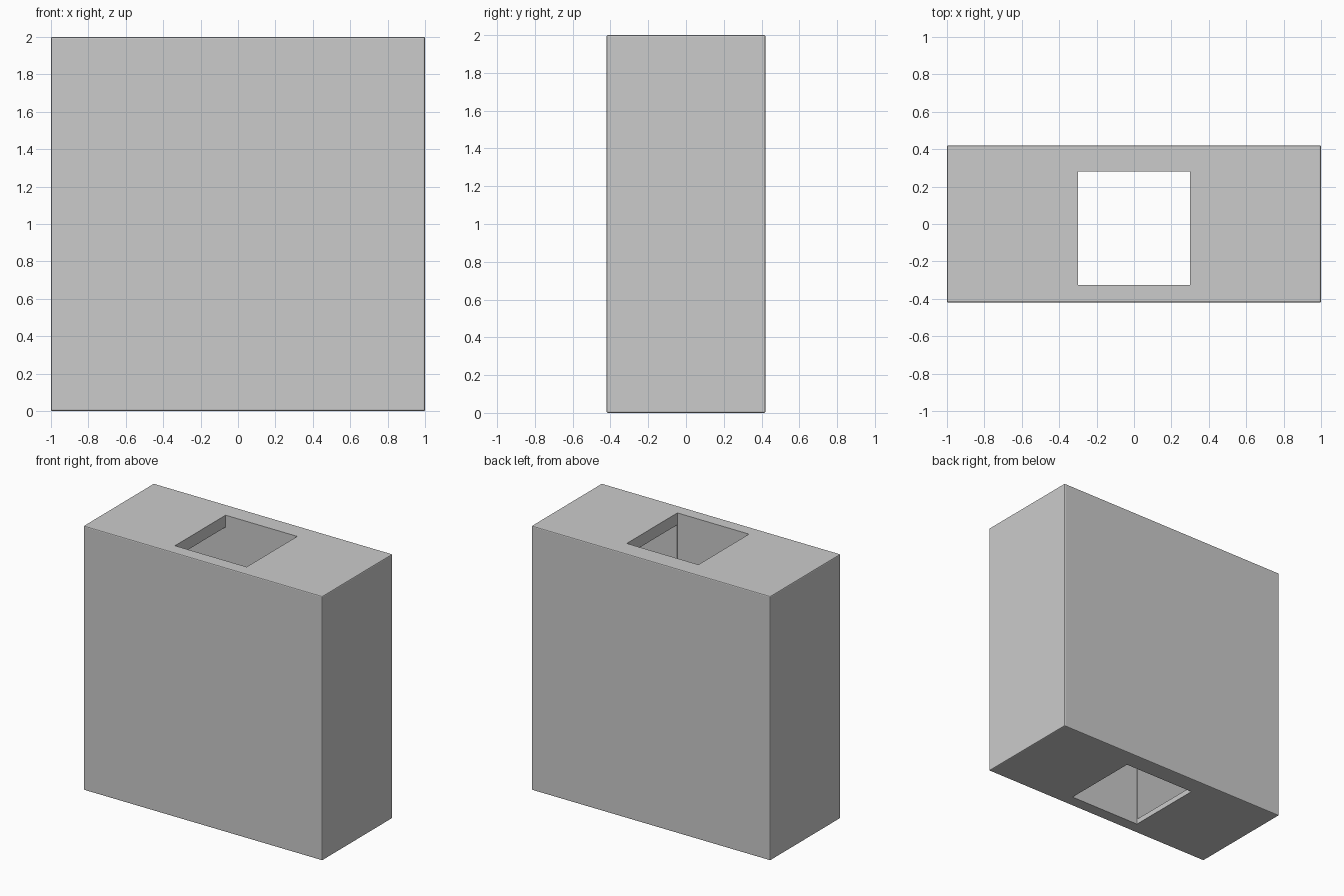
import bpy

if "Cube" in bpy.data.objects:
    bpy.data.objects.remove(bpy.data.objects["Cube"])


def box(name, x, y, z):
    """Axis-aligned box from (min, max) ranges."""
    bpy.ops.mesh.primitive_cube_add(size=1)
    ob = bpy.context.object
    ob.name = name
    ob.location = [(a + b) / 2 for a, b in (x, y, z)]
    ob.scale = [b - a for a, b in (x, y, z)]
    bpy.ops.object.transform_apply(location=True, rotation=False, scale=True)
    return ob


# Outer casing with slightly softened edges
casing = box("casing", (-1, 1), (-0.42, 0.42), (0, 2))
bevel = casing.modifiers.new("soft_edges", "BEVEL")
bevel.width = 0.007
bevel.segments = 2

# Hollow inside, then one square opening through the top and bottom plates
cavity = box("cavity_cutter", (-0.9, 0.9), (-0.321, 0.281), (0.04, 1.91))
opening = box("opening_cutter", (-0.3, 0.3), (-0.325, 0.28), (-0.2, 2.2))
for cutter in (cavity, opening):
    cut = casing.modifiers.new(cutter.name, "BOOLEAN")
    cut.operation = "DIFFERENCE"
    cut.solver = "EXACT"
    cut.object = cutter

# Bake the cuts and remove the helpers
bpy.ops.object.select_all(action="DESELECT")
casing.select_set(True)
bpy.context.view_layer.objects.active = casing
for name in [m.name for m in casing.modifiers]:
    bpy.ops.object.modifier_apply(modifier=name)
for cutter in (cavity, opening):
    bpy.data.objects.remove(cutter)
